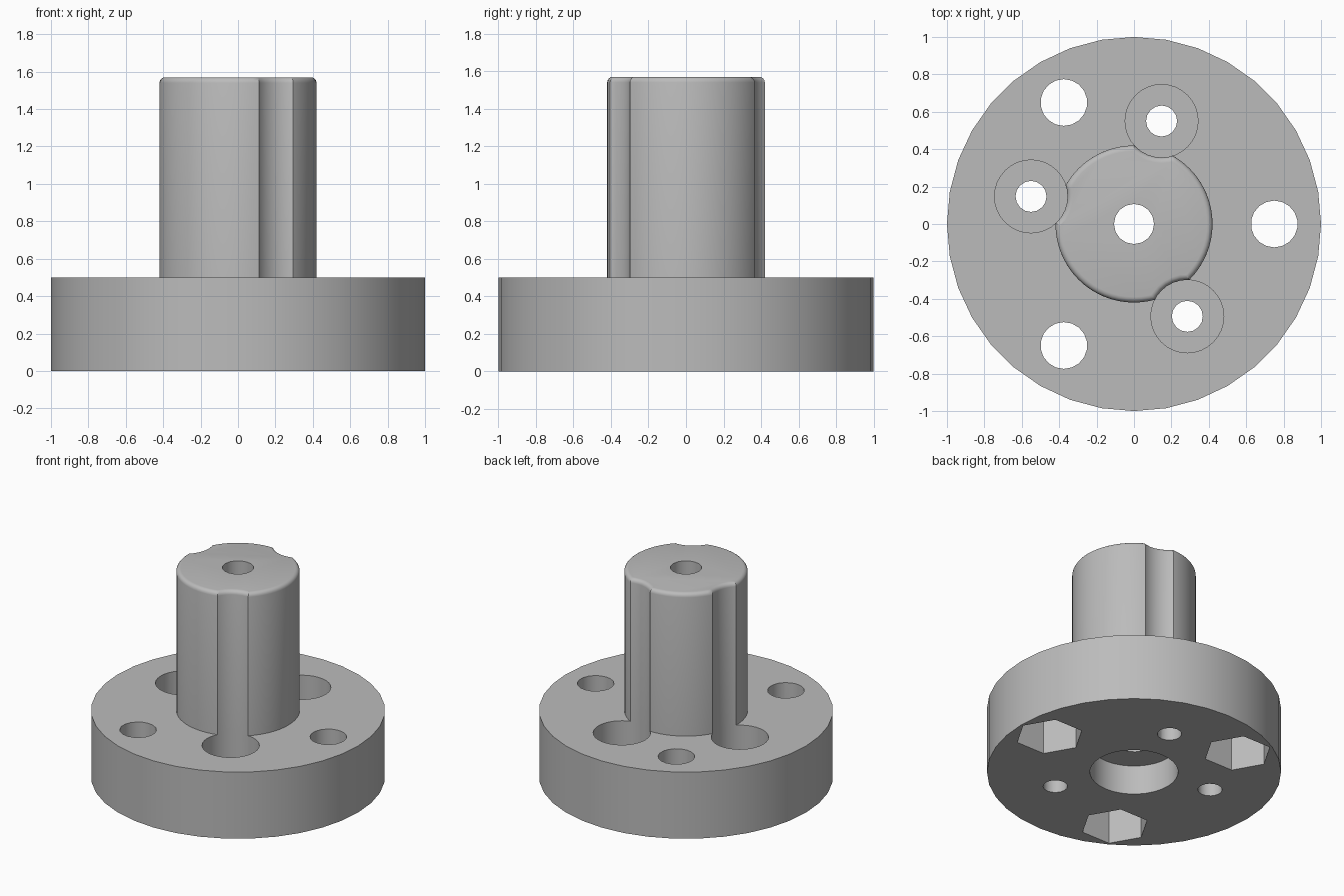
import bpy, bmesh, math

cube = bpy.data.objects.get("Cube")
if cube:
    bpy.data.objects.remove(cube, do_unlink=True)

BASE_TOP, TOP = 0.5, 1.57
SCREW_ANGLES = (75, 165, 300)
BOLT_ANGLES = (0, 120, 240)

grey = bpy.data.materials.new("plain_grey")
grey.use_nodes = True
grey.diffuse_color = (0.5, 0.5, 0.5, 1)
grey.node_tree.nodes["Principled BSDF"].inputs["Base Color"].default_value = (0.5, 0.5, 0.5, 1)


def cylinder(name, radius, z0, z1, sides, dist=0.0, angle=0.0, turn=0.0):
    """Upright prism placed at a polar position."""
    a = math.radians(angle)
    bpy.ops.mesh.primitive_cylinder_add(
        vertices=sides, radius=radius, depth=z1 - z0,
        location=(dist * math.cos(a), dist * math.sin(a), (z0 + z1) / 2),
        rotation=(0, 0, math.radians(turn)))
    obj = bpy.context.object
    obj.name = name
    bpy.ops.object.transform_apply(location=True, rotation=True, scale=True)
    return obj


def cut(target, cutters):
    """Subtract every cutter, bake the result and discard the cutters."""
    for c in cutters:
        mod = target.modifiers.new(c.name, 'BOOLEAN')
        mod.operation, mod.solver, mod.object = 'DIFFERENCE', 'EXACT', c
    graph = bpy.context.evaluated_depsgraph_get()
    mesh = bpy.data.meshes.new_from_object(target.evaluated_get(graph))
    target.modifiers.clear()
    target.data = mesh
    for c in cutters:
        bpy.data.objects.remove(c, do_unlink=True)


def finish(obj):
    obj.data.materials.clear()
    obj.data.materials.append(grey)
    bpy.ops.object.select_all(action='DESELECT')
    obj.select_set(True)
    bpy.context.view_layer.objects.active = obj
    bpy.ops.object.shade_smooth_by_angle(angle=math.radians(32))


# Flange with counterbored screw holes, nut pockets and a stepped centre bore
flange = cylinder("flange", 1.0, 0, BASE_TOP, 36)
holes = [cylinder("centre_bore", 0.107, -0.1, 0.6, 16),
         cylinder("bearing_seat", 0.3, -0.1, 0.22, 32)]
for a in SCREW_ANGLES:
    holes.append(cylinder("screw_hole", 0.083, -0.1, 0.6, 16, 0.57, a))
    holes.append(cylinder("screw_head_pocket", 0.195, 0.25, 0.6, 32, 0.57, a))
for a in BOLT_ANGLES:
    holes.append(cylinder("bolt_hole", 0.125, -0.1, 0.6, 18, 0.75, a))
    holes.append(cylinder("nut_pocket", 0.233, -0.1, 0.25, 6, 0.75, a, 30))
cut(flange, holes)
finish(flange)

# Column with screwdriver channels
column = cylinder("column", 0.42, BASE_TOP, TOP, 64)
cut(column, [cylinder("channel", 0.195, 0.4, 1.7, 32, 0.57, a) for a in SCREW_ANGLES])

# Rounded top rim following the channels
bm = bmesh.new()
bm.from_mesh(column.data)
bmesh.ops.remove_doubles(bm, verts=bm.verts, dist=0.002)
rim = [e for e in bm.edges
       if all(v.co.z > TOP - 0.001 for v in e.verts)
       and any(abs(f.normal.z) < 0.5 for f in e.link_faces)]
bmesh.ops.bevel(bm, geom=rim, offset=0.03, segments=4, profile=0.5,
                affect='EDGES', clamp_overlap=False)
bm.to_mesh(column.data)
bm.free()
cut(column, [cylinder("column_bore", 0.107, 0.4, 1.7, 16)])
finish(column)
